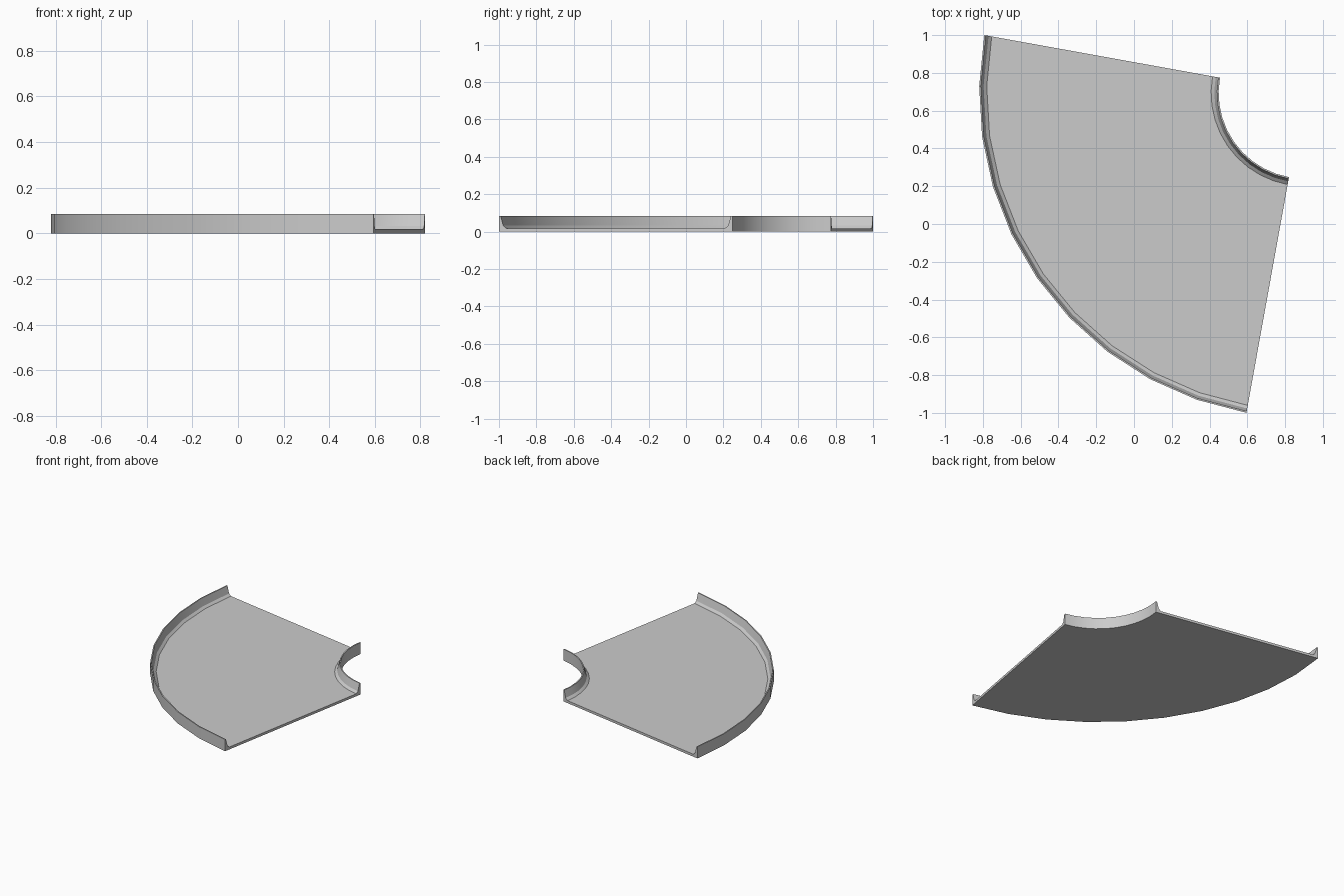
import bpy, bmesh, math

if "Cube" in bpy.data.objects:
    bpy.data.objects.remove(bpy.data.objects["Cube"])

# Quarter-turn tray: a flat bed with a raised rim on both arcs, swept about a pivot
CX, CY = 0.901, 0.694
R_IN, R_OUT = 0.453, 1.721
START, SWEEP, STEPS = 169.76, 90.0, 10
TOP, BED = 0.085, 0.018

# Half profile of a rim: offset from the outer wall face, and height
rim = [(0.0, 0.0), (0.0, TOP), (0.008, TOP), (0.023, 0.032), (0.04, BED)]
profile = [(R_IN + d, z) for d, z in rim] + [(R_OUT - d, z) for d, z in reversed(rim)]

bm = bmesh.new()
rings = []
for i in range(STEPS + 1):
    a = math.radians(START + SWEEP * i / STEPS)
    rings.append([bm.verts.new((CX + r * math.cos(a), CY + r * math.sin(a), z))
                  for r, z in profile])

# Swept skin
n = len(profile)
for a, b in zip(rings, rings[1:]):
    for k in range(n):
        m = (k + 1) % n
        bm.faces.new((a[k], a[m], b[m], b[k]))

# End caps
bm.faces.new(rings[0])
bm.faces.new(rings[-1][::-1])
bmesh.ops.recalc_face_normals(bm, faces=bm.faces)

mesh = bpy.data.meshes.new("curved_tray")
bm.to_mesh(mesh)
bm.free()
tray = bpy.data.objects.new("curved_tray", mesh)
bpy.context.collection.objects.link(tray)

# Smooth along the arcs, crisp along the rim edges
bpy.context.view_layer.objects.active = tray
tray.select_set(True)
bpy.ops.object.shade_smooth_by_angle(angle=math.radians(25))
